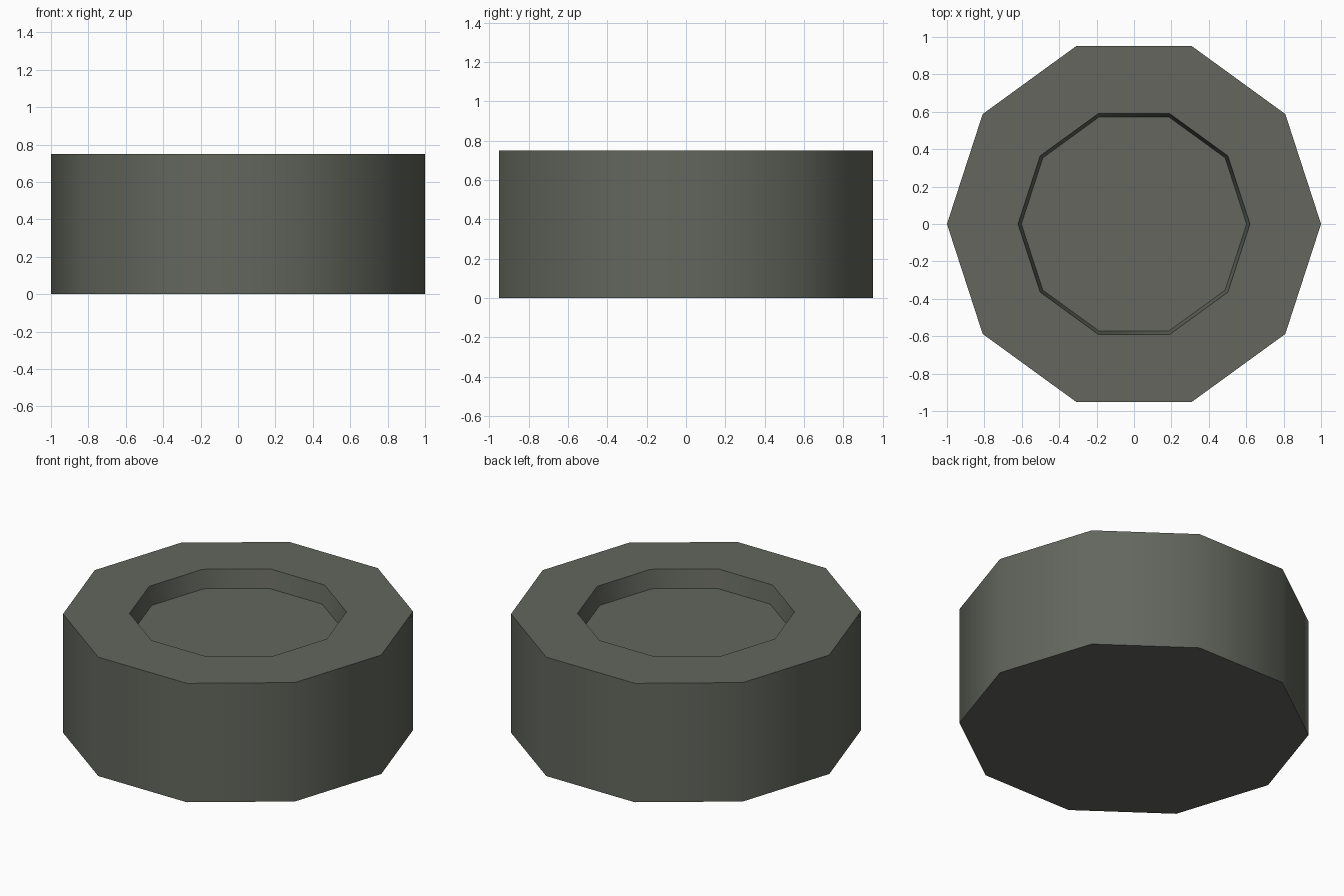
import bpy
import bmesh
import math

if "Cube" in bpy.data.objects:
    bpy.data.objects.remove(bpy.data.objects["Cube"])

SIDES = 10

# Single dull grey-green colour
mat = bpy.data.materials.new("dull grey green")
mat.diffuse_color = (0.125, 0.134, 0.110, 1.0)
mat.use_nodes = True
mat.node_tree.nodes["Principled BSDF"].inputs["Base Color"].default_value = mat.diffuse_color

bm = bmesh.new()


def ring(radius, z):
    return [bm.verts.new((radius * math.cos(2 * math.pi * i / SIDES),
                          radius * math.sin(2 * math.pi * i / SIDES), z))
            for i in range(SIDES)]


# Ten-sided body: base, outer wall, flat rim, slightly tapered recess, floor
profile = [(1.0, 0.0), (1.0, 0.75), (0.62, 0.75), (0.602, 0.635)]
rings = [ring(r, z) for r, z in profile]
for low, high in zip(rings, rings[1:]):
    for i in range(SIDES):
        j = (i + 1) % SIDES
        bm.faces.new((low[i], low[j], high[j], high[i]))
bm.faces.new(list(reversed(rings[0])))
bm.faces.new(rings[-1])

mesh = bpy.data.meshes.new("recessed_disc")
bm.to_mesh(mesh)
bm.free()
mesh.materials.append(mat)
disc = bpy.data.objects.new("recessed_disc", mesh)
bpy.context.collection.objects.link(disc)

# Smooth walls round the sides, sharp rim edges
bpy.context.view_layer.objects.active = disc
disc.select_set(True)
bpy.ops.object.shade_smooth_by_angle(angle=math.radians(45))
